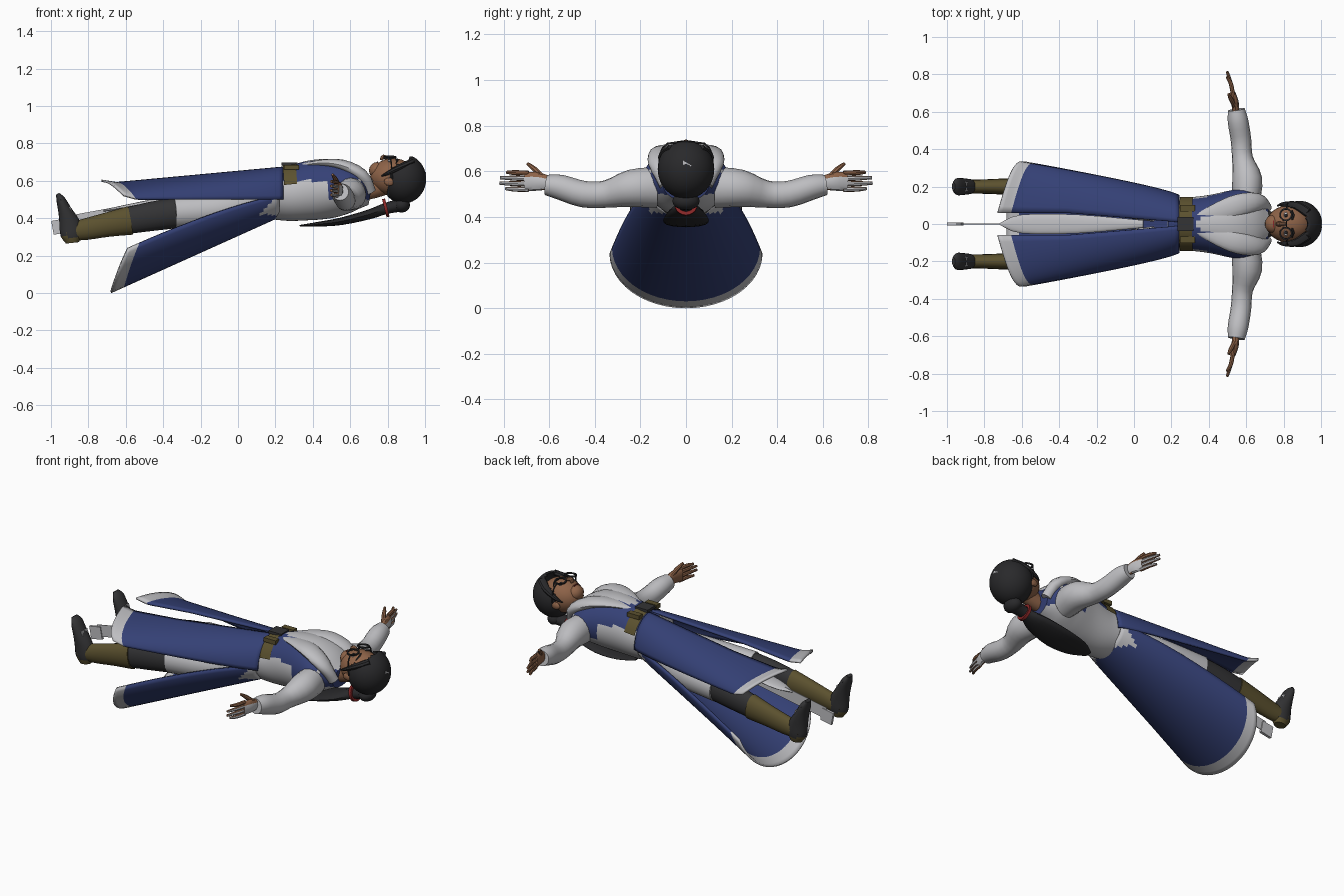
import bpy, bmesh, math
from mathutils import Vector, Matrix

if "Cube" in bpy.data.objects:
    bpy.data.objects.remove(bpy.data.objects["Cube"])


def material(name, r, g, b):
    m = bpy.data.materials.new(name)
    m.use_nodes = True
    m.diffuse_color = (r, g, b, 1)
    m.node_tree.nodes["Principled BSDF"].inputs["Base Color"].default_value = (r, g, b, 1)
    return m


BLUE = material("navy cloth", .035, .052, .18)
WHITE = material("pale cloth", .52, .52, .54)
SKIN = material("brown skin", .27, .125, .065)
HAIR = material("black hair", .022, .022, .024)
CHARCOAL = material("charcoal cloth", .033, .033, .035)
OLIVE = material("olive leather", .105, .082, .028)
RED = material("red ribbon", .25, .02, .02)
parts = []


def finish(name, bm, mats, rule=None, mirror=False, thick=0):
    bmesh.ops.recalc_face_normals(bm, faces=bm.faces)
    if rule:
        for f in bm.faces:
            f.material_index = int(rule(f.calc_center_median(), f.normal))
    me = bpy.data.meshes.new(name)
    bm.to_mesh(me)
    bm.free()
    for m in mats:
        me.materials.append(m)
    ob = bpy.data.objects.new(name, me)
    bpy.context.collection.objects.link(ob)
    if thick:
        mod = ob.modifiers.new("Thickness", "SOLIDIFY")
        mod.thickness, mod.offset = thick, 0
    if mirror:
        ob.modifiers.new("Mirror", "MIRROR").use_axis = (False, True, False)
    parts.append(ob)
    return ob


def smooth_path(pts, k):
    # Catmull-Rom interpolation of positions and radii together
    p = [Vector(q) for q in pts]
    p = [p[0] * 2 - p[1]] + p + [p[-1] * 2 - p[-2]]
    out = []
    for i in range(1, len(p) - 2):
        a, b, c, d = p[i - 1:i + 3]
        for j in range(k):
            t = j / k
            out.append((b * 2 + (c - a) * t + (a * 2 - b * 5 + c * 4 - d) * t * t
                        + (b * 3 - a - c * 3 + d) * t ** 3) / 2)
    return out + [p[-2]]


def loft(name, pts, mats, n=16, k=3, up=(0, 0, 1), keep=None, **kw):
    # each point is x, y, z, side radius, up radius
    bm, rings, up = bmesh.new(), [], Vector(up)
    path = smooth_path(pts, k)
    for i, q in enumerate(path):
        t = (path[min(i + 1, len(path) - 1)] - path[max(i - 1, 0)])[:3]
        t = Vector(t).normalized()
        side = up.cross(t).normalized()
        top = t.cross(side)
        ring = []
        for j in range(n):
            a = math.tau * j / n
            ring.append(bm.verts.new(Vector(q[:3]) + side * q[3] * math.cos(a) + top * q[4] * math.sin(a)))
        rings.append(ring)
    for r, s in zip(rings, rings[1:]):
        for j in range(n):
            bm.faces.new((r[j], r[(j + 1) % n], s[(j + 1) % n], s[j]))
    bm.faces.new(rings[0])
    bm.faces.new(rings[-1])
    if keep:
        bmesh.ops.delete(bm, geom=[f for f in bm.faces if not keep(f.calc_center_median())], context="FACES")
    return finish(name, bm, mats, **kw)


def sheet(name, f, nu, nv, rule, **kw):
    bm = bmesh.new()
    g = [[bm.verts.new(f(u / nu, v / nv)) for v in range(nv + 1)] for u in range(nu + 1)]
    for u in range(nu):
        for v in range(nv):
            face = bm.faces.new((g[u][v], g[u][v + 1], g[u + 1][v + 1], g[u + 1][v]))
            face.material_index = int(rule((u + .5) / nu, (v + .5) / nv))
    return finish(name, bm, [BLUE, WHITE], thick=.012, **kw)


def ball(name, c, r, mat, keep=None, seg=32, **kw):
    bm = bmesh.new()
    bmesh.ops.create_uvsphere(bm, u_segments=seg, v_segments=seg // 2, radius=1,
                              matrix=Matrix.Translation(c) @ Matrix.Diagonal((*r, 1)))
    if keep:
        bmesh.ops.delete(bm, geom=[f for f in bm.faces if not keep(f.calc_center_median())], context="FACES")
    return finish(name, bm, [mat], **kw)


def box(name, c, size, mat, tilt=0, **kw):
    bm = bmesh.new()
    bmesh.ops.create_cube(bm, size=1, matrix=Matrix.Translation(c)
                          @ Matrix.Rotation(math.radians(tilt), 4, "Y") @ Matrix.Diagonal((*size, 1)))
    return finish(name, bm, [mat], **kw)


def hoop(name, c, r, thin, mat, axis, **kw):
    # closed ring of thin square wire
    bm, n = bmesh.new(), 20
    turn = Vector((0, 0, 1)).rotation_difference(Vector(axis)).to_matrix()
    rings = []
    for i in range(n):
        a = math.tau * i / n
        ring = []
        for dr, dz in ((-1, -1), (1, -1), (1, 1), (-1, 1)):
            p = Vector(((r + dr * thin) * math.cos(a), (r + dr * thin) * math.sin(a), dz * thin))
            ring.append(bm.verts.new(Vector(c) + turn @ p))
        rings.append(ring)
    for i in range(n):
        s, e = rings[i], rings[(i + 1) % n]
        for j in range(4):
            bm.faces.new((s[j], s[(j + 1) % 4], e[(j + 1) % 4], e[j]))
    return finish(name, bm, [mat], **kw)


# Torso: pale front opening and sides, navy chest bands
def torso_rule(c, n):
    lapel = c.z > .6 and abs(c.y) < (c.x - .3) * .45
    side = c.z < .6 and c.x < .48
    return lapel or side or c.z < .5


torso = [(.18, 0, .53, .145, .135), (.28, 0, .53, .142, .145), (.4, 0, .55, .155, .16),
         (.52, 0, .56, .18, .155), (.62, 0, .555, .19, .125), (.71, 0, .54, .1, .07)]
loft("torso", torso, [BLUE, WHITE], n=48, k=6, rule=torso_rule)
loft("lapel", [(.33, .03, .68, .02, .01), (.45, .065, .695, .05, .018), (.56, .1, .685, .06, .028),
               (.66, .115, .63, .05, .035), (.71, .09, .54, .025, .03)], [WHITE], mirror=True)
loft("belt", [(.25, 0, .53, .152, .155), (.32, 0, .535, .153, .16)], [OLIVE], n=40, k=1,
     keep=lambda c: c.z > .59)
box("buckle", (.275, 0, .69), (.085, .075, .016), CHARCOAL)
box("belt_pouch", (.285, .085, .672), (.08, .035, .025), OLIVE, mirror=True)


# Split robe: broad back panel and two front panels, each with a pale hem
def back_panel(t, v):
    v = v * 2 - 1
    a = v * math.pi / 2
    rim = .52 - .28 * t ** 1.3
    low = .41 - .405 * t
    return (.22 - t * (.9 - .09 * v * v), (.15 + .18 * t ** .8) * math.sin(a),
            rim - (rim - low) * math.cos(a))


def back_rule(t, v):
    v = abs(v * 2 - 1)
    return t > .925 or t < .13 - .4 * abs(v - .65)


def front_panel(t, v):
    a = v * math.pi / 2
    inner = .01 + .05 * min(1, t * 1.6)
    outer = .15 + .18 * t ** .8
    flare = max(0, t - .92) * .25
    return (.24 - t * (.97 - .12 * v), inner + (outer - inner) * math.sin(a),
            .5 + flare + (.17 - .09 * t) * math.cos(a))


sheet("robe_back", back_panel, 40, 24, back_rule)
sheet("robe_front", front_panel, 40, 12, lambda t, v: t > .925, mirror=True)
loft("under_robe", [(.05, 0, .59, .02, .01), (-.3, 0, .52, .05, .012), (-.6, 0, .46, .05, .012),
                    (-.72, 0, .44, .004, .004)], [WHITE])

# Legs, boots and shoes
loft("upper_leg", [(.12, .08, .49, .07, .08), (-.08, .13, .45, .09, .09), (-.34, .17, .43, .075, .085)],
     [WHITE], mirror=True)
loft("stocking", [(-.32, .17, .43, .065, .082), (-.46, .185, .41, .055, .078), (-.6, .195, .385, .045, .07)],
     [CHARCOAL], mirror=True)
loft("boot", [(-.575, .195, .388, .052, .077), (-.7, .2, .365, .043, .065), (-.82, .2, .34, .038, .057),
              (-.92, .2, .325, .038, .045)], [OLIVE], mirror=True)
loft("shoe", [(-.885, .2, .268, .03, .035), (-.89, .2, .31, .041, .058), (-.9, .2, .37, .043, .056),
              (-.925, .2, .44, .046, .037), (-.948, .2, .5, .044, .024), (-.965, .2, .53, .022, .01)],
     [CHARCOAL, OLIVE], up=(1, 0, 0), mirror=True, rule=lambda c, n: c.z < .3)
box("shoe_buckle", (-.893, .2, .44), (.008, .055, .045), WHITE, tilt=-18, mirror=True)

# Thin blade hanging between the legs
box("blade", (-.65, 0, .425), (.6, .004, .07), WHITE, tilt=-10.5)
box("blade_tip", (-.955, 0, .355), (.075, .016, .075), WHITE, tilt=-10.5)

# Arms and hands
loft("sleeve", [(.6, .13, .53, .075, .09), (.605, .24, .525, .08, .082), (.58, .35, .5, .056, .06),
                (.572, .45, .5, .055, .058), (.556, .55, .53, .055, .055), (.547, .612, .54, .045, .045)],
     [WHITE], mirror=True)


def glove_rule(c, n):
    return n.x > .45 and c.z < .575


loft("palm", [(.545, .59, .548, .018, .028), (.54, .65, .555, .02, .04), (.525, .705, .555, .016, .042)],
     [SKIN, WHITE], n=12, mirror=True, rule=glove_rule)
for i, finger in enumerate(("little", "ring", "middle", "index")):
    z = .52 + i * .024
    tip = .79 + .03 * math.sin(i * 1.1)
    loft(finger + "_finger", [(.53, .69, z, .011, .011), (.518, .75, z + .002, .011, .011),
                              (.498, tip, z + .004, .007, .007)],
         [SKIN, WHITE], n=8, mirror=True, rule=glove_rule)
loft("thumb", [(.538, .63, .575, .012, .014), (.52, .665, .61, .012, .012), (.505, .695, .634, .007, .007)],
     [SKIN], n=8, mirror=True)

# Head and face
loft("neck", [(.64, 0, .54, .05, .05), (.72, 0, .555, .046, .05), (.8, 0, .59, .05, .06)], [SKIN])
ball("head", (.83, 0, .62), (.122, .1, .1), SKIN)
ball("chin", (.745, 0, .655), (.045, .05, .045), SKIN, seg=16)
loft("nose", [(.815, 0, .712, .008, .008), (.778, 0, .728, .013, .012), (.766, 0, .71, .012, .008)], [SKIN], n=8)
ball("ear", (.81, .1, .595), (.03, .012, .022), SKIN, seg=12, mirror=True)
ball("eye", (.812, .046, .706), (.01, .018, .008), WHITE, seg=12, mirror=True)
ball("iris", (.812, .046, .712), (.009, .009, .005), HAIR, seg=12, mirror=True)
box("mouth", (.745, 0, .699), (.005, .035, .006), RED)
loft("eyebrow", [(.845, .022, .717, .005, .004), (.852, .048, .712, .006, .004), (.845, .073, .694, .003, .003)],
     [HAIR], n=6, mirror=True)

# Glasses
hoop("lens_rim", (.812, .05, .726), .031, .004, HAIR, (0, .15, 1), mirror=True)
box("glasses_bridge", (.815, 0, .731), (.007, .04, .007), HAIR)
loft("glasses_arm", [(.815, .08, .722, .004, .004), (.82, .108, .69, .004, .004), (.825, .112, .61, .004, .004)],
     [HAIR], n=6, up=(1, 0, 0), mirror=True)


# Hair cap open at the face, bun, ribbon and long tail
def hair_keep(c):
    face = c.z > .6 and c.x < .925 - 2 * abs(c.y) ** 2 and abs(c.y) < .092
    jaw = c.x < .8 and c.z > .5
    return not (face or jaw)


ball("hair_cap", (.885, 0, .61), (.115, .118, .125), HAIR, keep=hair_keep, seg=48, thick=.012)
loft("side_lock", [(.93, .06, .705, .025, .015), (.87, .098, .675, .022, .016), (.8, .106, .64, .012, .01),
                   (.765, .097, .625, .003, .003)], [HAIR], n=8, mirror=True)
ball("bun", (.875, 0, .47), (.045, .06, .04), HAIR, seg=16)
hoop("hair_ribbon", (.79, 0, .455), .042, .008, RED, (1, 0, .25))
loft("hair_tail", [(.87, 0, .47, .05, .035), (.79, 0, .452, .038, .03), (.7, 0, .42, .08, .026),
                   (.55, 0, .383, .1, .02), (.42, 0, .367, .08, .012), (.33, 0, .36, .025, .004)], [HAIR])
bm = bmesh.new()
bmesh.ops.create_cone(bm, cap_ends=True, segments=3, radius1=.025, radius2=.025, depth=.008,
                      matrix=Matrix.Translation((1, 0, .625)) @ Matrix.Rotation(math.pi / 2, 4, "Y"))
finish("hair_clip", bm, [WHITE])

# Smooth shading with sharp edges kept
for ob in bpy.context.selected_objects:
    ob.select_set(False)
for ob in parts:
    ob.select_set(True)
bpy.context.view_layer.objects.active = parts[0]
bpy.ops.object.shade_smooth_by_angle(angle=math.radians(35))
